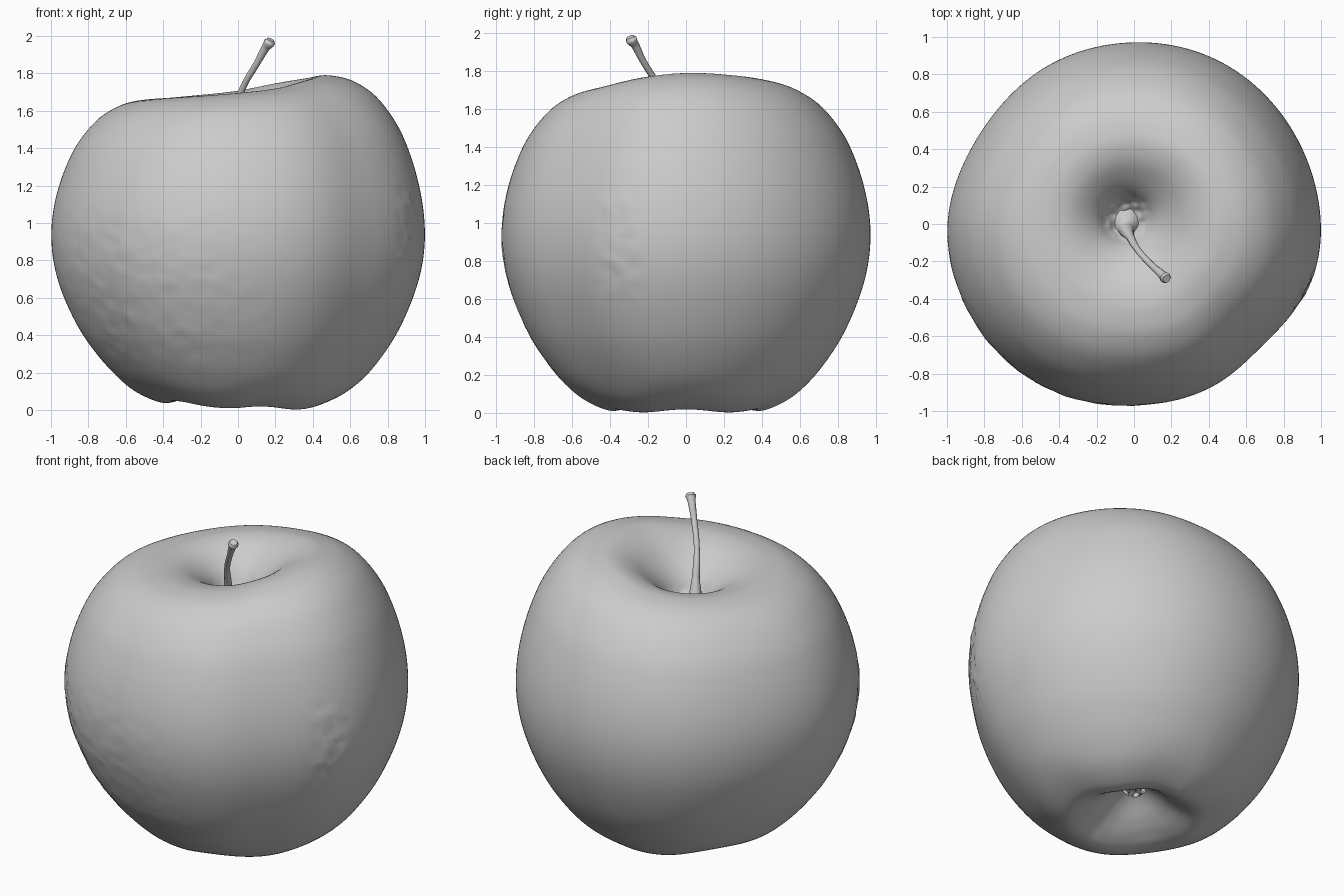
import bpy, bmesh, math
from mathutils import Vector, noise

if "Cube" in bpy.data.objects:
    bpy.data.objects.remove(bpy.data.objects["Cube"])

SEG, SUB = 180, 5


def catmull(p0, p1, p2, p3, t):
    return 0.5 * (2 * p1 + (p2 - p0) * t + (2 * p0 - 5 * p1 + 4 * p2 - p3) * t * t
                  + (3 * p1 - p0 - 3 * p2 + p3) * t ** 3)


def around(values, deg):
    """Smooth periodic lookup of values spread evenly over 360 degrees."""
    n = len(values)
    f = (deg % 360) / 360 * n
    i = int(f)
    return catmull(*(values[(i + k) % n] for k in (-1, 0, 1, 2)), f - i)


def smooth(a, b, x):
    t = max(0.0, min(1.0, (x - a) / (b - a)))
    return t * t * (3 - 2 * t)


def add_mesh(name, bm):
    bmesh.ops.recalc_face_normals(bm, faces=bm.faces)
    me = bpy.data.meshes.new(name)
    bm.to_mesh(me)
    bm.free()
    me.shade_smooth()
    ob = bpy.data.objects.new(name, me)
    bpy.context.collection.objects.link(ob)
    return ob


# Average half profile (radius, z): stem cavity floor, over the rim, down to the calyx
profile = [(0.0, 1.40), (0.06, 1.41), (0.11, 1.47), (0.16, 1.55), (0.23, 1.62), (0.32, 1.68),
           (0.42, 1.712), (0.51, 1.712), (0.62, 1.685), (0.74, 1.61), (0.85, 1.475), (0.92, 1.33),
           (0.97, 1.17), (0.995, 1.02), (0.997, 0.88), (0.977, 0.74), (0.935, 0.60), (0.87, 0.45),
           (0.80, 0.33), (0.70, 0.20), (0.58, 0.085), (0.46, 0.02), (0.37, 0.004), (0.28, 0.045),
           (0.20, 0.11), (0.12, 0.18), (0.05, 0.22), (0.0, 0.22)]
# Outline radius every 15 degrees and rim height every 30 degrees, from +x
outline = [1.0, 0.99, 0.985, 0.985, 0.985, 0.98, 0.972, 0.968, 0.965, 0.955, 0.955, 0.975,
           1.0, 1.003, 1.003, 1.003, 0.997, 0.985, 0.970, 0.970, 0.964, 0.942, 0.972, 1.003]
rim = [1.79, 1.778, 1.75, 1.705, 1.68, 1.665, 1.66, 1.665, 1.675, 1.693, 1.72, 1.765]

pts = [Vector(p) for p in profile]
samples = []
for i in range(len(pts) - 1):
    a = pts[i - 1] if i else Vector((-pts[1].x, pts[1].y))
    d = pts[i + 2] if i + 2 < len(pts) else Vector((-pts[-2].x, pts[-2].y))
    samples += [catmull(a, pts[i], pts[i + 1], d, k / SUB) for k in range(SUB)]
samples = samples[1:]


def skin(p, deg):
    a = math.radians(deg)
    w = smooth(0.15, 0.8, p.x)
    # average neighbouring directions so the lobes blend softly
    size = sum(around(outline, deg + s) for s in (-6, 0, 6)) / 3
    r = p.x * (1 + (size - 1) * w)
    z = p.y
    if z > 0.95:
        lift = (around(rim, deg) - 0.95) / (1.715 - 0.95)
        z = 0.95 + (z - 0.95) * (1 + (lift - 1) * smooth(0.05, 0.5, p.x))
    else:
        z += 0.035 * max(0, -math.cos(a)) * smooth(0.9, 0.1, z) * smooth(0.1, 0.4, p.x)
        # shallow lobes on the base
        z += 0.008 * (1 + math.cos(5 * a)) * smooth(0.2, 0.03, z) * smooth(0.1, 0.3, p.x)
    # rough skin at the front left and a scar on the front right
    rough = smooth(60, 15, abs(deg - 235)) * smooth(0.6, 0.2, abs(z - 0.65))
    scar = smooth(9, 3, abs(deg - 338)) * smooth(0.4, 0.15, abs(z - 0.9))
    q = Vector((r * math.cos(a), r * math.sin(a), z))
    r += 0.006 * rough * noise.noise(q * 17) + 0.014 * scar * noise.noise(q * 20)
    off = 1 - smooth(0.1, 0.6, p.x) if p.y > 0.95 else 0
    if p.y > 0.95:  # crusty cavity floor
        z += 0.02 * smooth(0.15, 0.08, p.x) * noise.noise(q * 25)
    return Vector((r * math.cos(a) - 0.04 * off, r * math.sin(a) + 0.03 * off, z))


# Fruit body
bm = bmesh.new()
rings = [[bm.verts.new(skin(p, 360 * j / SEG)) for j in range(SEG)] for p in samples]
for A, B in zip(rings, rings[1:]):
    for j in range(SEG):
        k = (j + 1) % SEG
        bm.faces.new((A[j], A[k], B[k], B[j]))
for ring, pos in ((rings[0], (-0.04, 0.03, 1.40)), (rings[-1], (0, 0, 0.22))):
    c = bm.verts.new(pos)
    for j in range(SEG):
        bm.faces.new((ring[j], ring[(j + 1) % SEG], c))
add_mesh("apple_body", bm)

# Stem: tapered bent tube with a flared root and knobbed tip
path = [(-0.04, 0.0, 1.37, 0.09), (-0.04, -0.03, 1.45, 0.042), (-0.02, -0.07, 1.57, 0.023),
        (0.025, -0.145, 1.72, 0.017), (0.105, -0.23, 1.86, 0.018), (0.15, -0.27, 1.94, 0.023),
        (0.168, -0.287, 1.965, 0.031), (0.174, -0.293, 1.98, 0.022)]
cu = bpy.data.curves.new("stem", 'CURVE')
cu.dimensions = '3D'
cu.bevel_depth = 1.0
cu.bevel_resolution = 3
cu.use_fill_caps = True
sp = cu.splines.new('BEZIER')
sp.bezier_points.add(len(path) - 1)
for bp, (x, y, z, r) in zip(sp.bezier_points, path):
    bp.co = (x, y, z)
    bp.radius = r
    bp.handle_left_type = bp.handle_right_type = 'AUTO'
stem = bpy.data.objects.new("stem", cu)
bpy.context.collection.objects.link(stem)
stem.select_set(True)
bpy.context.view_layer.objects.active = stem
bpy.ops.object.convert(target='MESH')
bpy.ops.object.shade_smooth_by_angle(angle=math.radians(50))

# Calyx: small withered sepals in the bottom hollow
bm = bmesh.new()
for i in range(5):
    a = math.tau * i / 5
    ring = [bm.verts.new((r * math.cos(a + t), r * math.sin(a + t), z))
            for r, t, z in ((0.08, -0.5, 0.215), (0.08, 0.5, 0.215), (0.05, 0, 0.23))]
    tip = bm.verts.new((0.03 * math.cos(a), 0.03 * math.sin(a), 0.17))
    for j in range(3):
        bm.faces.new((ring[j], ring[(j + 1) % 3], tip))
    bm.faces.new(ring)
add_mesh("calyx", bm)
